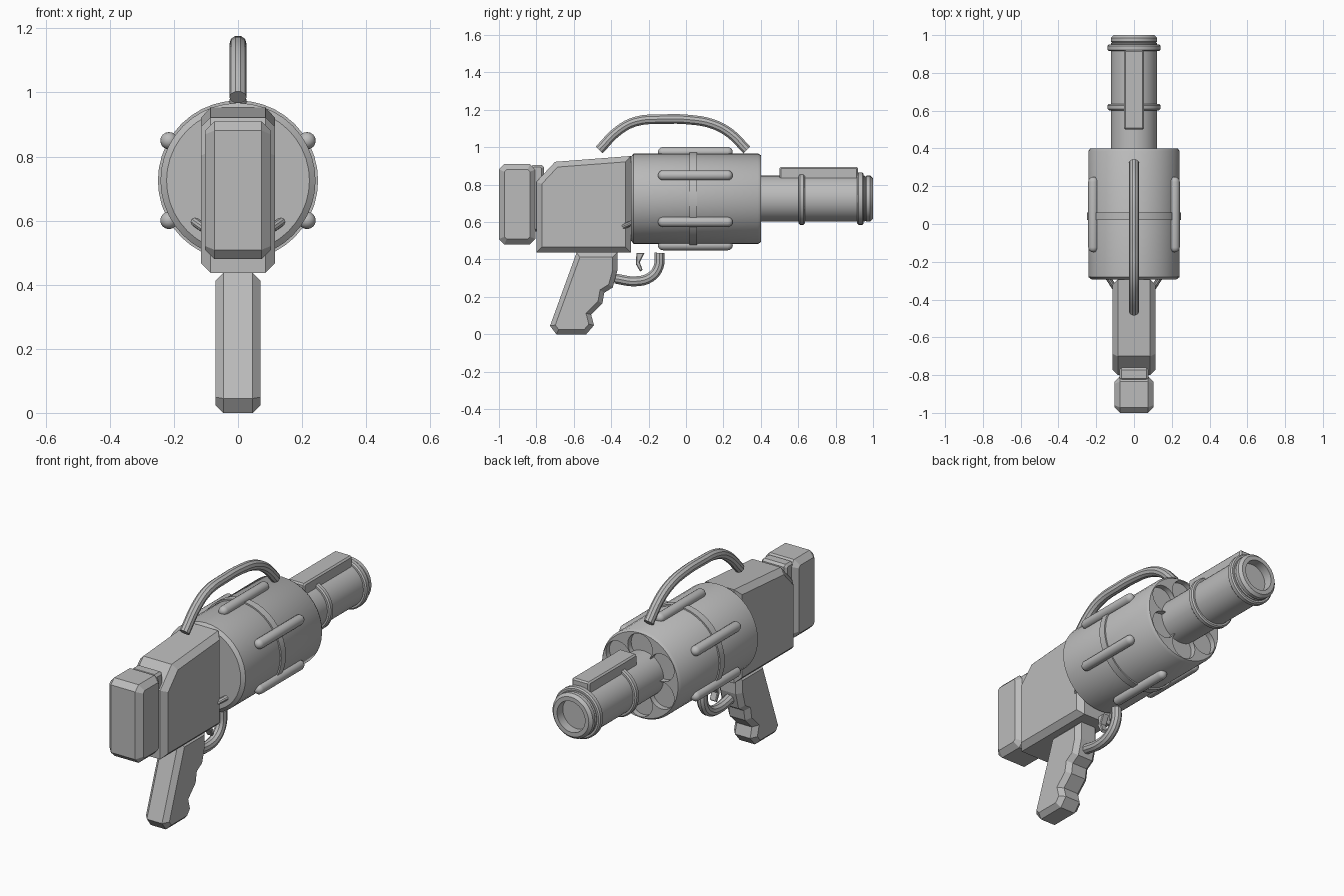
import bpy, bmesh, math
from mathutils import Vector

if "Cube" in bpy.data.objects:
    bpy.data.objects.remove(bpy.data.objects["Cube"])

GREY = bpy.data.materials.new("plain grey")
GREY.diffuse_color = (0.5, 0.5, 0.5, 1)
GREY.use_nodes = True
GREY.node_tree.nodes["Principled BSDF"].inputs["Base Color"].default_value = GREY.diffuse_color
AXIS_Z = 0.725  # height of the drum and barrel axis


def finish(ob, smooth=True):
    ob.data.materials.clear()
    ob.data.materials.append(GREY)
    bpy.ops.object.select_all(action='DESELECT')
    bpy.context.view_layer.objects.active = ob
    ob.select_set(True)
    if smooth:
        bpy.ops.object.shade_smooth_by_angle(angle=math.radians(35))
    return ob


def from_bmesh(name, bm, smooth):
    bmesh.ops.remove_doubles(bm, verts=bm.verts, dist=1e-5)
    bmesh.ops.recalc_face_normals(bm, faces=bm.faces)
    me = bpy.data.meshes.new(name)
    bm.to_mesh(me)
    bm.free()
    ob = bpy.data.objects.new(name, me)
    bpy.context.collection.objects.link(ob)
    return finish(ob, smooth)


def skin(bm, rings):
    """Bridge equal vertex rings and close both ends."""
    n = len(rings[0])
    for a, b in zip(rings, rings[1:]):
        for i in range(n):
            j = (i + 1) % n
            bm.faces.new((a[i], a[j], b[j], b[i]))
    bm.faces.new(rings[0])
    bm.faces.new(rings[-1])


def lathe(name, profile, x=0, z=AXIS_Z, seg=40):
    """Turn a (y, radius) profile around an axis along y."""
    bm = bmesh.new()
    angles = [2 * math.pi * i / seg for i in range(seg)]
    skin(bm, [[bm.verts.new((x + r * math.cos(a), y, z + r * math.sin(a)))
               for a in angles] for y, r in profile])
    return from_bmesh(name, bm, True)


def inset(pts, c):
    out = []
    for i, p in enumerate(pts):
        p = Vector(p)
        d0 = (p - Vector(pts[i - 1])).normalized()
        d1 = (Vector(pts[(i + 1) % len(pts)]) - p).normalized()
        n0, n1 = Vector((-d0.y, d0.x)), Vector((-d1.y, d1.x))
        out.append(p + (n0 + n1) * (c / (1 + n0.dot(n1))))
    return out


def slab(name, pts, half, c):
    """Counter-clockwise (y, z) outline with thickness along x and chamfered rims."""
    bm = bmesh.new()
    small = inset(pts, c)
    layers = [(-half, small), (-half + c, pts), (half - c, pts), (half, small)]
    skin(bm, [[bm.verts.new((x, p[0], p[1])) for p in ring] for x, ring in layers])
    return from_bmesh(name, bm, False)


def block(name, y0, y1, z0, z1, half, c):
    return slab(name, [(y0, z0 + c), (y0 + c, z0), (y1 - c, z0), (y1, z0 + c),
                       (y1, z1 - c), (y1 - c, z1), (y0 + c, z1), (y0, z1 - c)], half, c)


def tube(name, pts, radius):
    cu = bpy.data.curves.new(name, 'CURVE')
    cu.dimensions = '3D'
    cu.bevel_depth, cu.bevel_resolution = radius, 3
    cu.resolution_u, cu.use_fill_caps = 4, True
    sp = cu.splines.new('BEZIER')
    sp.bezier_points.add(len(pts) - 1)
    for bp, p in zip(sp.bezier_points, pts):
        bp.co = p
        bp.handle_left_type = bp.handle_right_type = 'AUTO'
    ob = bpy.data.objects.new(name, cu)
    bpy.context.collection.objects.link(ob)
    bpy.ops.object.select_all(action='DESELECT')
    bpy.context.view_layer.objects.active = ob
    ob.select_set(True)
    bpy.ops.object.convert(target='MESH')
    return finish(bpy.context.view_layer.objects.active)


# Revolving drum with six shallow chambers in its muzzle-side face
drum = lathe("drum", [(-0.295, 0.223), (-0.28, 0.242), (0.385, 0.242), (0.40, 0.232)])
for k in range(6):
    a = math.radians(30 + 60 * k)
    cx, cz = math.cos(a), math.sin(a)
    cutter = lathe("chamber_cutter", [(0.37, 0.075), (0.45, 0.075)],
                   cx * 0.153, AXIS_Z + cz * 0.153, 24)
    cutter.hide_render = True
    bpy.context.view_layer.objects.active = drum
    mod = drum.modifiers.new("chamber", 'BOOLEAN')
    mod.operation, mod.solver, mod.object = 'DIFFERENCE', 'EXACT', cutter
    bpy.ops.object.modifier_apply(modifier=mod.name)
    bpy.data.objects.remove(cutter)
    # Rounded rib on the outside of the drum
    r = 0.027
    ends = [(1 - math.cos(t * math.pi / 8), math.sin(t * math.pi / 8)) for t in range(5)]
    prof = [(-0.15 + r * u, r * v) for u, v in ends]
    prof += [(0.25 - r * u, r * v) for u, v in reversed(ends)]
    lathe(f"drum_rib_{k + 1}", prof, cx * 0.249, AXIS_Z + cz * 0.249, 16)
finish(drum)
lathe("drum_band", [(0.02, 0.25), (0.06, 0.25)])

# Barrel with hollow muzzle, rings and top rail
lathe("barrel", [(0.36, 0.123), (0.955, 0.123), (0.96, 0.117), (0.965, 0.123),
                 (0.985, 0.123), (1.0, 0.108), (1.0, 0.085), (0.95, 0.085)])
for name, y0, y1 in (("barrel_ring", 0.602, 0.635), ("muzzle_ring", 0.915, 0.95)):
    lathe(name, [(y0, 0.12), (y0, 0.133), (y0 + 0.007, 0.14),
                 (y1 - 0.007, 0.14), (y1, 0.133), (y1, 0.12)])
block("top_rail", 0.50, 0.92, 0.82, 0.895, 0.053, 0.008)

# Receiver body, stock and the piece joining them
slab("receiver", [(-0.80, 0.437), (-0.295, 0.437), (-0.295, 0.953),
                  (-0.70, 0.922), (-0.80, 0.815)], 0.115, 0.029)
block("stock", -1.0, -0.805, 0.48, 0.91, 0.103, 0.029)
block("stock_link", -0.83, -0.76, 0.55, 0.905, 0.077, 0.012)
for side, name in ((-1, "left_pin"), (1, "right_pin")):
    tube(name, [(side * 0.105, -0.335, 0.575), (side * 0.14, -0.28, 0.6)], 0.014)

# Grip with finger notches
slab("grip", [(-0.727, 0.045), (-0.693, 0.0), (-0.533, 0.0), (-0.492, 0.048),
              (-0.507, 0.105), (-0.447, 0.165), (-0.437, 0.222), (-0.392, 0.25),
              (-0.367, 0.34), (-0.367, 0.437), (-0.585, 0.437)], 0.071, 0.025)

# Trigger and guard
slab("trigger", [(-0.268, 0.375), (-0.245, 0.335), (-0.232, 0.345), (-0.247, 0.385),
                 (-0.222, 0.435), (-0.265, 0.435)], 0.02, 0.004)
tube("trigger_guard", [(0, -0.142, 0.435), (0, -0.147, 0.36), (0, -0.19, 0.305),
                       (0, -0.27, 0.283), (0, -0.38, 0.298)], 0.028)

# Arched carrying handle
tube("carry_handle", [(0, -0.465, 0.985), (0, -0.36, 1.09), (0, -0.27, 1.137),
                      (0, -0.12, 1.15), (0, 0.02, 1.147), (0, 0.14, 1.125),
                      (0, 0.235, 1.075), (0, 0.325, 0.985)], 0.027)
